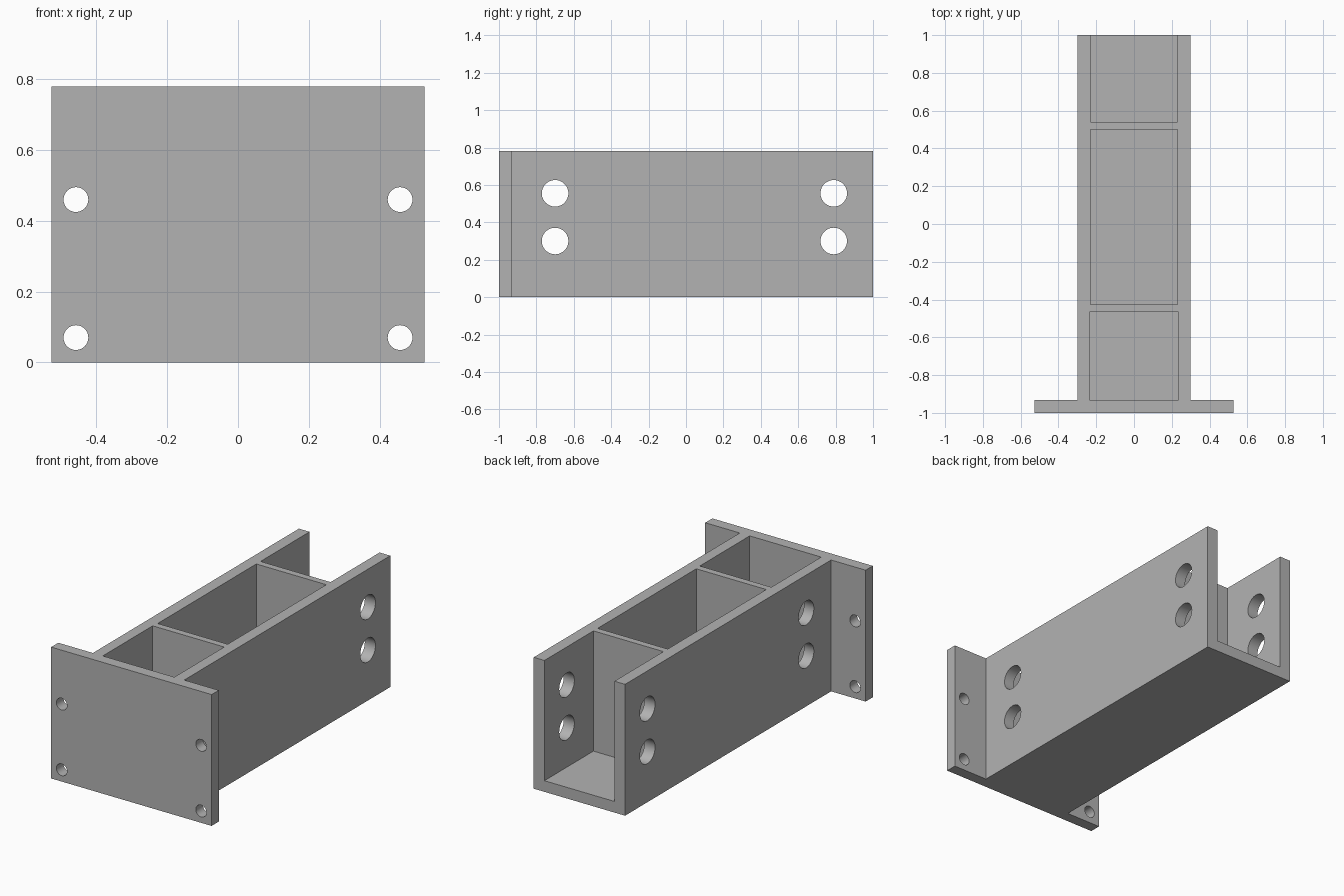
import bpy
from math import pi

cube = bpy.data.objects.get("Cube")
if cube:
    bpy.data.objects.remove(cube, do_unlink=True)

HEIGHT = 0.78
FLOOR = 0.066
PLATE_BACK = -0.933

grey = bpy.data.materials.new("plain grey")
grey.use_nodes = True
grey.diffuse_color = (0.45, 0.45, 0.45, 1)
grey.node_tree.nodes["Principled BSDF"].inputs["Base Color"].default_value = grey.diffuse_color


def box(name, half_x, y0, y1, z0, z1):
    bpy.ops.mesh.primitive_cube_add(size=1, location=(0, (y0 + y1) / 2, (z0 + z1) / 2))
    ob = bpy.context.object
    ob.name = name
    ob.scale = (2 * half_x, y1 - y0, z1 - z0)
    bpy.ops.object.transform_apply(location=True, rotation=True, scale=True)
    ob.data.materials.append(grey)
    return ob


def drill(name, radius, depth, location, rotation):
    bpy.ops.mesh.primitive_cylinder_add(vertices=48, radius=radius, depth=depth,
                                        location=location, rotation=rotation)
    ob = bpy.context.object
    ob.name = name
    ob.data.materials.append(grey)
    return ob


def combine(target, tool, operation):
    mod = target.modifiers.new(tool.name, 'BOOLEAN')
    mod.operation = operation
    mod.solver = 'EXACT'
    mod.object = tool
    bpy.context.view_layer.objects.active = target
    bpy.ops.object.modifier_apply(modifier=mod.name)
    bpy.data.objects.remove(tool, do_unlink=True)


# Channel beam with the wide mounting plate across its front
bracket = box("channel_bracket", 0.3, -0.97, 1, 0, HEIGHT)
combine(bracket, box("mounting_plate", 0.527, -1, PLATE_BACK, 0, HEIGHT), 'UNION')

# Three pockets leave two thin partitions; the last one opens at the back
for half_x, y0, y1 in ((0.235, PLATE_BACK, -0.465), (0.23, -0.425, 0.5), (0.23, 0.54, 1.2)):
    combine(bracket, box("pocket_cutter", half_x, y0, y1, FLOOR, 1), 'DIFFERENCE')

# Bolt holes through both side walls
for y in (-0.7, 0.79):
    for z in (0.3, 0.555):
        combine(bracket, drill("side_hole_cutter", 0.071, 1, (0, y, z), (0, pi / 2, 0)), 'DIFFERENCE')

# Small screw holes in the plate's flanges
for x in (-0.458, 0.458):
    for z in (0.07, 0.46):
        combine(bracket, drill("plate_hole_cutter", 0.035, 0.3, (x, -0.97, z), (pi / 2, 0, 0)), 'DIFFERENCE')

# Round hole walls, crisp edges everywhere else
bpy.ops.object.select_all(action='DESELECT')
bracket.select_set(True)
bpy.context.view_layer.objects.active = bracket
bpy.ops.object.shade_smooth_by_angle()
